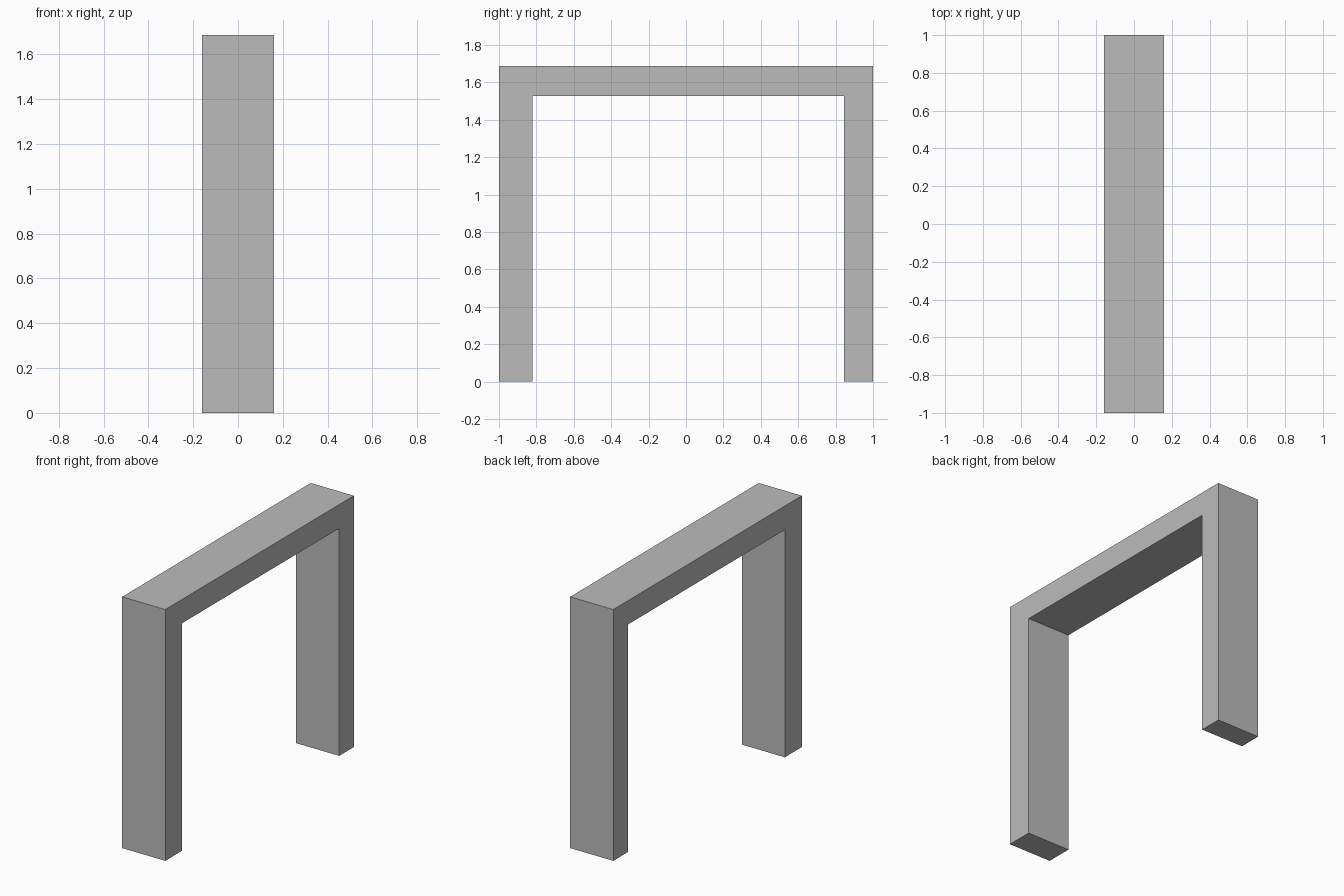
import bpy
import bmesh

if "Cube" in bpy.data.objects:
    bpy.data.objects.remove(bpy.data.objects["Cube"])

HALF_WIDTH = 0.16
TOP, UNDERSIDE = 1.687, 1.527
FRONT_INNER, BACK_INNER = -0.82, 0.845

# Plain grey finish
grey = bpy.data.materials.new("plain_grey")
grey.diffuse_color = (0.5, 0.5, 0.5, 1)
grey.use_nodes = True
grey.node_tree.nodes["Principled BSDF"].inputs["Base Color"].default_value = grey.diffuse_color

# Side profile of the frame: two legs joined by a top beam
profile = [(-1, 0), (FRONT_INNER, 0), (FRONT_INNER, UNDERSIDE),
           (BACK_INNER, UNDERSIDE), (BACK_INNER, 0), (1, 0),
           (1, TOP), (-1, TOP)]

# Extrude the profile across the width
bm = bmesh.new()
face = bm.faces.new([bm.verts.new((-HALF_WIDTH, y, z)) for y, z in profile])
result = bmesh.ops.extrude_face_region(bm, geom=[face])
moved = [g for g in result["geom"] if isinstance(g, bmesh.types.BMVert)]
bmesh.ops.translate(bm, verts=moved, vec=(2 * HALF_WIDTH, 0, 0))
bmesh.ops.recalc_face_normals(bm, faces=bm.faces[:])

mesh = bpy.data.meshes.new("arch_frame")
bm.to_mesh(mesh)
bm.free()
mesh.materials.append(grey)
frame = bpy.data.objects.new("arch_frame", mesh)
bpy.context.collection.objects.link(frame)
